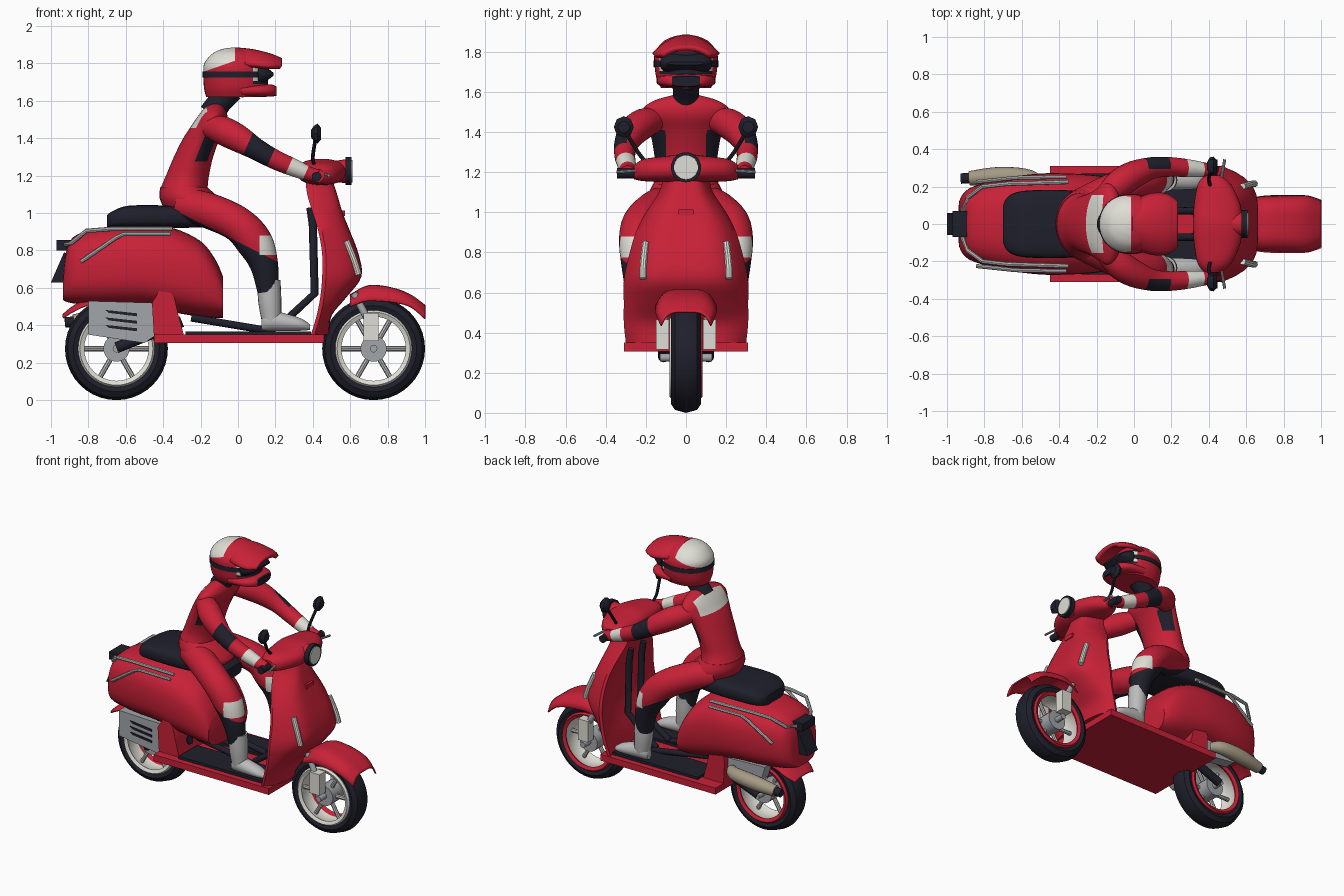
import bpy, bmesh, math
from mathutils import Vector as V


def material(name, r, g, b):
    m = bpy.data.materials.new(name)
    m.diffuse_color = (r, g, b, 1)
    return m


RED = material("red", .58, .015, .038)
BLACK = material("black", .014, .014, .025)
WHITE = material("off white", .74, .73, .67)
GREY = material("grey", .36, .38, .40)
LIGHT = material("light grey", .50, .50, .50)
BEIGE = material("beige", .37, .32, .23)


def grid(name, rings, mat, closed=True, caps=True):
    """Skin a list of equal point rings."""
    bm = bmesh.new()
    vs = [[bm.verts.new(p) for p in r] for r in rings]
    n = len(vs[0])
    for a, b in zip(vs, vs[1:]):
        for i in range(n if closed else n - 1):
            j = (i + 1) % n
            bm.faces.new((a[i], a[j], b[j], b[i]))
    if caps:
        bm.faces.new(vs[0])
        bm.faces.new(vs[-1])
    bmesh.ops.recalc_face_normals(bm, faces=bm.faces)
    me = bpy.data.meshes.new(name)
    bm.to_mesh(me)
    bm.free()
    me.materials.append(mat)
    ob = bpy.data.objects.new(name, me)
    bpy.context.collection.objects.link(ob)
    return ob


def spline(rows, steps):
    """Catmull-Rom through rows of numbers."""
    out = []
    for i in range(len(rows) - 1):
        p = [rows[max(0, min(len(rows) - 1, i + k))] for k in (-1, 0, 1, 2)]
        for s in range(steps):
            t = s / steps
            out.append([b + .5 * t * (c - a + t * (2 * a - 5 * b + 4 * c - d + t * (3 * (b - c) + d - a)))
                        for a, b, c, d in zip(*p)])
    return out + [list(rows[-1])]


def ring(c, u, v, ru, rv, e, n):
    pts = []
    for k in range(n):
        a = math.tau * k / n
        ca, sa = math.cos(a), math.sin(a)
        pts.append(V(c) + u * ru * math.copysign(abs(ca) ** e, ca) + v * rv * math.copysign(abs(sa) ** e, sa))
    return pts


X, Y, Z = V((1, 0, 0)), V((0, 1, 0)), V((0, 0, 1))
AXES = {'x': (Y, Z), 'y': (X, Z), 'z': (X, Y)}


def sect(name, rows, axis, mat, e=1.0, n=28, steps=4):
    """Rows of centre x, y, z and two half sizes across the axis."""
    u, v = AXES[axis]
    return grid(name, [ring(r[:3], u, v, r[3], r[4], e, n) for r in spline(rows, steps)], mat)


def limb(name, rows, mat, n=20, steps=5):
    """Round tube through rows of x, y, z and radius."""
    rows = spline(rows, steps)
    rings = []
    for i, r in enumerate(rows):
        t = (V(rows[min(i + 1, len(rows) - 1)][:3]) - V(rows[max(i - 1, 0)][:3])).normalized()
        u = t.cross(X if abs(t.y) > .9 else Y).normalized()
        rings.append(ring(r[:3], u, t.cross(u), r[3], r[3], 1, n))
    return grid(name, rings, mat)


def prism(name, poly, y0, y1, mat):
    return grid(name, [[(x, y, z) for x, z in poly] for y in (y0, y1)], mat)


def box(name, x0, x1, y0, y1, z0, z1, mat):
    return prism(name, [(x0, z0), (x1, z0), (x1, z1), (x0, z1)], y0, y1, mat)


def paint(ob, mat, *planes):
    """Cut along planes (normal, distance) and colour what lies beyond all of them."""
    ob.data.materials.append(mat)
    bm = bmesh.new()
    bm.from_mesh(ob.data)
    for *n, d in planes:
        n = V(n)
        bmesh.ops.bisect_plane(bm, geom=bm.verts[:] + bm.edges[:] + bm.faces[:], dist=1e-5,
                               plane_co=n * d / n.length_squared, plane_no=n)
    for f in bm.faces:
        c = f.calc_center_median()
        if all(V(n).dot(c) > d for *n, d in planes):
            f.material_index = len(ob.data.materials) - 1
    bm.to_mesh(ob.data)
    bm.free()


def side(rows, s):
    return [(r[0], r[1] * s) + tuple(r[2:]) for r in rows]


def lathe(name, prof, cx, mat, seg=40):
    rings = [[(cx + r * math.cos(math.tau * k / seg), y, .275 + r * math.sin(math.tau * k / seg))
              for k in range(seg)] for y, r in prof]
    return grid(name, rings + rings[:1], mat, caps=False)


def arch(name, rows, e, thick):
    """Rows of x, crown height, edge drop and half width."""
    us = [k / 8 - 1 for k in range(17)]
    ob = grid(name, [[(x, w * u, z - d * abs(u) ** e) for u in us] for x, z, d, w in spline(rows, 4)],
              RED, False, False)
    mod = ob.modifiers.new("thickness", 'SOLIDIFY')
    mod.thickness, mod.offset = thick, 0


# wheels
for tag, cx in (("rear", -.65), ("front", .725)):
    lathe(tag + "_tyre", [(-.06, .192), (-.075, .23), (-.055, .26), (0, .275), (.055, .26), (.075, .23), (.06, .192)],
          cx, BLACK)
    rim = lathe(tag + "_rim", [(-.07, .205), (-.083, .195), (-.072, .172), (-.045, .188), (.045, .188), (.072, .172),
                               (.083, .195), (.07, .205)], cx, WHITE)
    paint(rim, RED, (0, 1, 0, .045))
    limb(tag + "_hub", [(cx, -.065, .275, .07), (cx, .065, .275, .07)], GREY)
    limb(tag + "_axle", [(cx, -.13, .275, .02), (cx, .13, .275, .02)], GREY)
    for k in range(6):
        a = math.tau * k / 6
        limb(tag + "_spoke", [(cx + r * math.cos(a), -.02, .275 + r * math.sin(a), .014) for r in (.06, .19)],
             LIGHT, 8, 1)
arch("front_fender", [(.6, .56, .06, .13), (.68, .604, .075, .145), (.75, .61, .08, .15), (.85, .59, .07, .15),
                      (.93, .555, .06, .148), (1.0, .503, .068, .125)], 4.5, .01)
arch("rear_mudguard", [(-.935, .455, .015, .1), (-.88, .5, .025, .13), (-.8, .54, .03, .13), (-.65, .575, .03, .13)],
     3.5, .01)

# rear body, seat and tail
body = [(-.935, .535, .66, .12), (-.915, .525, .81, .16), (-.86, .515, .885, .2), (-.7, .505, .925, .245),
        (-.5, .5, .93, .27), (-.35, .47, .92, .27), (-.2, .445, .85, .26), (-.12, .44, .75, .24), (-.08, .44, .66, .22)]
sect("rear_body", [(x, 0, (b + t) / 2, w, (t - b) / 2) for x, b, t, w in body], 'x', RED, .72, 36)
sect("seat", [(-.7, 0, .955, .1, .035), (-.67, 0, .965, .15, .045), (-.58, 0, .98, .178, .06),
              (-.35, 0, .98, .18, .06), (-.15, 0, .975, .15, .055), (-.04, 0, .93, .1, .04)], 'x', BLACK, .55)
box("tail_lamp", -.97, -.89, -.07, .07, .8, .855, BLACK)
prism("tail_plate", [(-.93, .79), (-.88, .77), (-.93, .63), (-1.0, .63)], -.06, .06, BLACK)

# floor, rear guard and engine
box("floor", -.45, .46, -.31, .31, .305, .35, RED)
prism("rear_guard", [(-.45, .35), (-.46, .52), (-.42, .585), (-.38, .595), (-.34, .55), (-.32, .46), (-.29, .35)],
      -.25, .22, RED)
prism("engine_cover", [(-.8, .53), (-.8, .35), (-.5, .305), (-.45, .34), (-.45, .52)], -.2, -.1, GREY)
prism("engine_side", [(-.75, .53), (-.72, .43), (-.45, .4), (-.45, .52)], .1, .18, GREY)
for z in (.39, .43, .47):
    prism("engine_slot", [(-.71, z + .012), (-.54, z - .006), (-.54, z - .022), (-.69, z - .004)], -.206, -.198, BLACK)
limb("exhaust", [(-.5, .2, .46, .03), (-.56, .245, .455, .045), (-.72, .255, .44, .05), (-.88, .245, .42, .038)], BEIGE)
limb("exhaust_tip", [(-.87, .245, .42, .028), (-.925, .243, .415, .028)], BLACK)

# leg shield
shield = []
for z, xe, xf, hw in spline([(.35, .39, .49, .3), (.45, .42, .5, .31), (.55, .44, .58, .31), (.66, .45, .66, .31),
                             (.78, .45, .645, .285), (.9, .43, .6, .25), (1.0, .4, .56, .2), (1.1, .37, .53, .135),
                             (1.19, .36, .5, .11)], 4):
    us = [k / 10 - 1 for k in range(21)]
    shield.append([(xe + .02 + (xf - xe - .02) * (1 - abs(u) ** 4.5), hw * u, z) for u in us] +
                  [(xe + .25 * (xf - xe) * (1 - u * u), hw * u * .98, z) for u in reversed(us)])
grid("leg_shield", shield, RED)
box("horn_cover", .53, .572, -.038, .038, .985, 1.015, RED)

# headset and headlight
head = [(.42, -.26, 1.2, .04, .035), (.43, -.21, 1.21, .09, .055), (.445, -.1, 1.215, .125, .065)]
sect("headset", head + [(.445, 0, 1.22, .13, .07)] + side(head[::-1], -1), 'y', RED, .85)
sect("headlight_shell", [(.5, 0, 1.222, .06, .055), (.58, 0, 1.224, .064, .064)], 'x', RED)
sect("headlight_ring", [(.575, 0, 1.224, .075, .075), (.607, 0, 1.224, .075, .075)], 'x', BLACK)
sect("headlight_lens", [(.6, 0, 1.224, .062, .062), (.613, 0, 1.224, .06, .06)], 'x', WHITE)

# paired scooter parts
for s in (1, -1):
    box("floor_mat", -.28, .39, .06 * s, .27 * s, .345, .368, BLACK)
    limb("inner_trim", side([(.385, .07, 1.03, .02), (.4, .07, .94, .022), (.41, .07, .57, .022),
                             (.27, .07, .44, .02), (.18, .07, .38, .02)], s), BLACK, 12, 1)
    limb("tunnel_bar", side([(-.25, .09, .44, .02), (.2, .09, .365, .02)], s), BLACK, 12)
    limb("swing_arm", side([(-.65, .11, .28, .03), (-.5, .11, .34, .03), (-.3, .11, .42, .03)], s), BLACK, 12)
    box("fork_cover", .67, .75, .085 * s, .15 * s, .315, .465, WHITE)
    limb("fork_tube", side([(.62, .1, .57, .02), (.7, .115, .42, .02)], s), GREY, 12)
    limb("shield_stripe", side([(.645, .215, .67, .018), (.62, .212, .75, .018), (.58, .2, .85, .018)], s), WHITE, 10)
    limb("rack_rail", side([(-.92, .07, .83, .012), (-.89, .14, .84, .012), (-.81, .2, .905, .012),
                            (-.68, .215, .915, .012), (-.35, .225, .915, .012)], s), LIGHT, 8, 1)
    limb("body_rail", side([(-.84, .225, .74, .011), (-.65, .245, .87, .011), (-.61, .248, .888, .011),
                            (-.36, .252, .888, .011)], s), LIGHT, 8, 1)
    limb("grip", side([(.42, .23, 1.195, .026), (.42, .345, 1.195, .026)], s), BLACK, 14)
    limb("brake_lever", side([(.46, .2, 1.21, .008), (.485, .345, 1.2, .008)], s), GREY, 8)
    limb("mirror_stem", side([(.41, .2, 1.25, .01), (.4, .24, 1.3, .01), (.415, .3, 1.4, .01)], s), BLACK, 8)
    sect("mirror", side([(.39, .31, 1.425, .018, .02), (.405, .31, 1.425, .046, .04),
                         (.425, .31, 1.425, .05, .054), (.445, .31, 1.425, .03, .03)], s), 'x', BLACK, 1, 8, 1)

# rider body
sect("hips", [(-.2, 0, .96, .09, .13), (-.22, 0, 1.01, .16, .18), (-.262, 0, 1.08, .157, .19),
              (-.29, 0, 1.14, .125, .165)], 'z', RED)
torso = sect("torso", [(-.288, 0, 1.135, .125, .165), (-.27, 0, 1.2, .115, .15), (-.238, 0, 1.3, .105, .16),
                       (-.195, 0, 1.4, .098, .18), (-.155, 0, 1.47, .092, .21), (-.135, 0, 1.52, .078, .212),
                       (-.125, 0, 1.56, .055, .15), (-.12, 0, 1.585, .03, .06)], 'z', RED, 1, 48, 6)
paint(torso, WHITE, (0, 0, 1, 1.455), (-1, 0, -.3, -.3), (0, 1, 0, -.155), (0, -1, 0, -.155))
for s in (1, -1):
    paint(torso, BLACK, (0, 0, 1, 1.275), (0, 0, -1, -1.41), (0, s, 0, .1), (1, 0, -.4, -.742), (-1, 0, .4, .675))
limb("neck", [(-.14, 0, 1.53, .07), (-.1, 0, 1.59, .065), (-.04, 0, 1.66, .07)], BLACK)

# rider limbs
for s in (1, -1):
    leg = limb("leg", side([(-.3, .09, 1.05, .09), (-.15, .16, 1.01, .095), (0, .225, .94, .095),
                            (.09, .237, .84, .097), (.14, .245, .72, .075), (.16, .24, .58, .056)], s), RED, 28, 6)
    paint(leg, BLACK, (-.5, 0, -1, -.845))
    paint(leg, WHITE, (1, 0, 0, .115), (0, 0, 1, .775), (0, 0, -1, -.88))
    limb("boot_shaft", side([(.165, .235, .64, .062), (.17, .235, .53, .062), (.18, .235, .42, .052)], s), LIGHT)
    sect("boot_foot", side([(.125, .235, .405, .025, .03), (.16, .235, .425, .05, .055), (.26, .235, .415, .052, .046),
                            (.34, .235, .403, .045, .032), (.385, .235, .39, .02, .015)], s), 'x', LIGHT)
    arm = limb("arm", side([(-.15, .15, 1.46, .06), (-.08, .215, 1.44, .076), (0, .265, 1.4, .073),
                            (.1, .3, 1.34, .058), (.2, .305, 1.285, .052), (.3, .297, 1.242, .047),
                            (.38, .29, 1.21, .038), (.43, .29, 1.2, .033)], s), RED, 28, 6)
    paint(arm, BLACK, (.9, 0, -.4, -.5), (-.9, 0, .4, .36), (0, s, 0, .295))
    paint(arm, WHITE, (.9, 0, -.4, -.255), (-.9, 0, .4, .16))

# helmet
shell = sect("helmet", [(-.01, 0, 1.62, .16, .125), (-.01, 0, 1.67, .172, .148), (-.015, 0, 1.75, .17, .158),
                        (-.02, 0, 1.8, .16, .153), (-.02, 0, 1.85, .12, .115), (-.02, 0, 1.875, .07, .065),
                        (-.02, 0, 1.884, .02, .02)], 'z', RED, .95, 40, 6)
paint(shell, WHITE, (-.35, 0, 1, 1.82), (-1, 0, 0, .015))
paint(shell, BLACK, (1, 0, 0, .08), (0, 0, 1, 1.69), (0, 0, -1, -1.8))
for s in (1, -1):
    paint(shell, WHITE, (1, 0, 0, .08), (-1, 0, 0, -.108), (0, 0, 1, 1.705), (0, 0, -1, -1.785), (0, s, 0, 0))
sect("goggle_strap", [(-.015, 0, 1.725, .174, .161), (-.015, 0, 1.757, .174, .161)], 'z', BLACK, .95, 40, 1)
sect("goggles", [(.106, 0, 1.745, .13, .058), (.14, 0, 1.743, .125, .045), (.19, 0, 1.742, .09, .008)],
     'x', BLACK, .7, 24, 2)
chin = sect("chin_guard", [(.02, 0, 1.655, .148, .036), (.12, 0, 1.655, .14, .034), (.18, 0, 1.655, .11, .032),
                           (.205, 0, 1.652, .075, .025)], 'x', RED, .7)
paint(chin, BLACK, (1, 0, 0, .195), (0, 1, 0, -.07), (0, -1, 0, -.07))
arch("helmet_peak", [(-.01, 1.872, .08, .11), (.08, 1.862, .075, .152), (.17, 1.84, .06, .155),
                     (.23, 1.815, .035, .115)], 2.5, .028)

# smooth shading with sharp edges kept
for ob in bpy.data.objects:
    ob.select_set(True)
    bpy.context.view_layer.objects.active = ob
bpy.ops.object.shade_smooth_by_angle(angle=math.radians(35))
